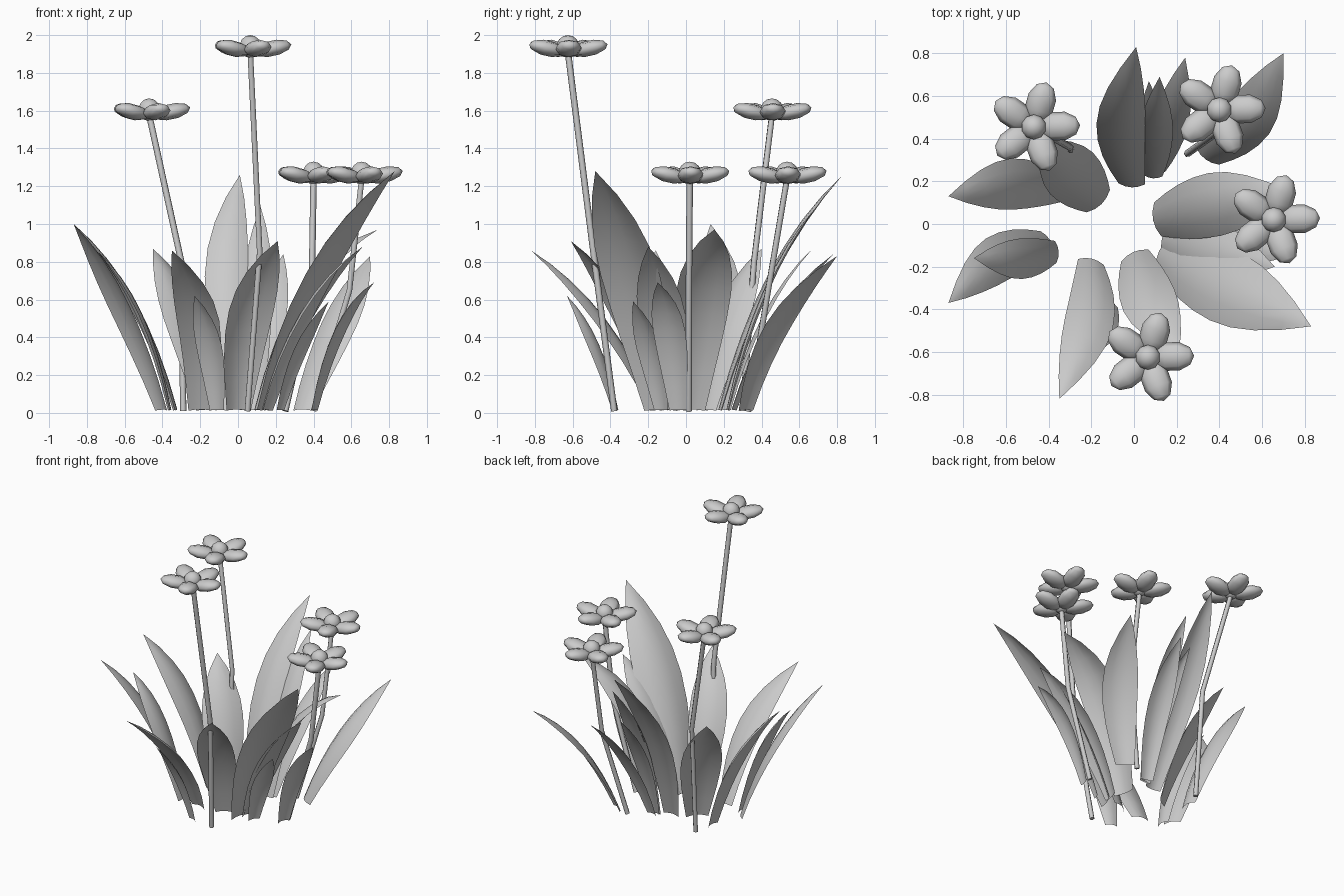
import bpy, bmesh, math
from mathutils import Vector, Matrix

cube = bpy.data.objects.get("Cube")
if cube:
    bpy.data.objects.remove(cube, do_unlink=True)

grey = bpy.data.materials.new("plain_grey")
grey.use_nodes = True
grey.diffuse_color = (0.6, 0.6, 0.6, 1)
grey.node_tree.nodes["Principled BSDF"].inputs["Base Color"].default_value = (0.6, 0.6, 0.6, 1)


def finish(name, bm):
    mesh = bpy.data.meshes.new(name)
    for f in bm.faces:
        f.smooth = True
    bm.to_mesh(mesh)
    bm.free()
    mesh.materials.append(grey)
    obj = bpy.data.objects.new(name, mesh)
    bpy.context.collection.objects.link(obj)


# Blade with a raised middle that arches outward from its foot to a pointed tip
ROWS, COLS = 8, 4


def leaf(name, foot, tip, width, bow=0.0, lift=0.65):
    foot, tip = Vector((*foot, 0.015)), Vector(tip)
    reach = tip - foot
    ctrl = foot + Vector((reach.x * 0.33, reach.y * 0.33, reach.z * lift))
    side = Vector((-reach.y, reach.x, 0)).normalized()
    bm = bmesh.new()
    grid = []
    for i in range(ROWS + 1):
        t = i / ROWS
        centre = foot * (1 - t) ** 2 + ctrl * 2 * t * (1 - t) + tip * t * t
        centre += side * bow * math.sin(math.pi * t)
        tangent = ((ctrl - foot) * (1 - t) + (tip - ctrl) * t).normalized()
        inner = tangent.cross(side)
        if inner.z < 0:
            inner = -inner
        # half at the foot, fullest near the middle, closing to the tip
        if t < 0.5:
            half = width * (0.27 + 0.23 * math.sin(math.pi * t))
        else:
            half = width * 0.5 * (1 - ((t - 0.5) * 2) ** 1.9)
        row = []
        for j in range(COLS + 1):
            u = 2 * j / COLS - 1
            p = centre + side * half * u + inner * half * 0.28 * (0.5 - u * u)
            p.z = max(p.z, 0.005)
            row.append(bm.verts.new(p))
        grid.append(row)
    for i in range(ROWS):
        for j in range(COLS):
            bm.faces.new((grid[i][j], grid[i + 1][j], grid[i + 1][j + 1], grid[i][j + 1]))
    bmesh.ops.remove_doubles(bm, verts=bm.verts, dist=0.0005)
    bmesh.ops.recalc_face_normals(bm, faces=bm.faces)
    if sum(f.normal.z * f.calc_area() for f in bm.faces) < 0:
        bmesh.ops.reverse_faces(bm, faces=bm.faces)
    finish(name, bm)


# foot (x, y), tip (x, y, z), width, sideways bow, lift of the arch
leaves = {
    "back_tall_leaf": ((-0.01, 0.18), (0.01, 0.83, 1.26), 0.23, 0.06),
    "back_mid_leaf": ((0.09, 0.22), (0.12, 0.69, 1.09), 0.16, 0),
    "back_low_leaf": ((0.10, 0.25), (0.24, 0.78, 0.84), 0.17, -0.01),
    "back_inner_leaf": ((0.09, 0.23), (0.07, 0.67, 0.87), 0.13, 0),
    "back_left_leaf": ((0.34, 0.31), (0.70, 0.80, 0.83), 0.24, -0.05),
    "back_right_leaf": ((-0.16, 0.10), (-0.45, 0.40, 0.87), 0.28, 0),
    "right_tall_leaf": ((-0.33, 0.17), (-0.87, 0.13, 1.00), 0.24, -0.035),
    "right_front_leaf": ((-0.40, -0.08), (-0.87, -0.37, 1.00), 0.22, -0.055),
    "right_inner_leaf": ((-0.36, -0.13), (-0.75, -0.16, 0.86), 0.19, 0.02, 0.7),
    "front_right_leaf": ((-0.20, -0.17), (-0.35, -0.82, 0.86), 0.23, 0.055),
    "front_small_leaf": ((-0.11, -0.37), (-0.23, -0.63, 0.62), 0.15, 0.01),
    "front_leaf": ((0.00, -0.14), (0.21, -0.61, 0.91), 0.26, -0.025, 0.7),
    "front_left_tall_leaf": ((0.13, -0.13), (0.83, -0.48, 1.28), 0.35, -0.012),
    "left_small_leaf": ((0.22, -0.13), (0.48, -0.28, 0.59), 0.15, 0),
    "left_front_leaf": ((0.14, -0.07), (0.66, -0.20, 0.88), 0.26, 0, 0.68),
    "left_outer_leaf": ((0.40, -0.04), (0.72, -0.15, 0.69), 0.18, 0, 0.76),
    "left_arched_leaf": ((0.10, 0.02), (0.74, 0.15, 0.97), 0.30, 0.015, 0.82),
}
for name, spec in leaves.items():
    leaf(name, *spec)


# Bent stem swept along a path
def stem(name, points):
    curve = bpy.data.curves.new(name, "CURVE")
    curve.dimensions = "3D"
    curve.bevel_depth = 0.017
    curve.bevel_resolution = 1
    curve.use_fill_caps = True
    spline = curve.splines.new("POLY")
    spline.points.add(len(points) - 1)
    for sp, p in zip(spline.points, points):
        sp.co = (*p, 1)
    spline.use_smooth = True
    curve.materials.append(grey)
    obj = bpy.data.objects.new(name, curve)
    bpy.context.collection.objects.link(obj)


# Round heart with five plump, slightly raised petals
def blossom(name, centre):
    bm = bmesh.new()
    place = Matrix.Translation(centre)
    bmesh.ops.create_uvsphere(bm, u_segments=10, v_segments=7, radius=0.06, matrix=place)
    for k in range(5):
        petal = (place @ Matrix.Rotation(math.radians(2 + 72 * k), 4, "Z")
                 @ Matrix.Rotation(math.radians(-12), 4, "Y")
                 @ Matrix.Translation((0.111, 0, -0.034))
                 @ Matrix.Diagonal((0.104, 0.07, 0.042, 1))
                 @ Matrix.Rotation(math.pi / 2, 4, "Y"))
        bmesh.ops.create_uvsphere(bm, u_segments=8, v_segments=5, radius=1, matrix=petal)
    finish(name, bm)


# foot, bend, flower centre
flowers = {
    "front": ((0.05, -0.38, 0.01), (0.115, -0.49, 0.85), (0.065, -0.625, 1.94)),
    "back_right": ((-0.29, 0.30, 0.01), (-0.30, 0.36, 0.80), (-0.47, 0.455, 1.605)),
    "back_left": ((0.25, 0.33, 0.01), (0.39, 0.43, 0.62), (0.40, 0.535, 1.27)),
    "left": ((0.40, 0.015, 0.01), (0.59, 0.015, 0.65), (0.655, 0.02, 1.27)),
}
for side_name, (foot, bend, head) in flowers.items():
    stem(side_name + "_stem", (foot, bend, Vector(head) - Vector((0, 0, 0.03))))
    blossom(side_name + "_flower", head)
